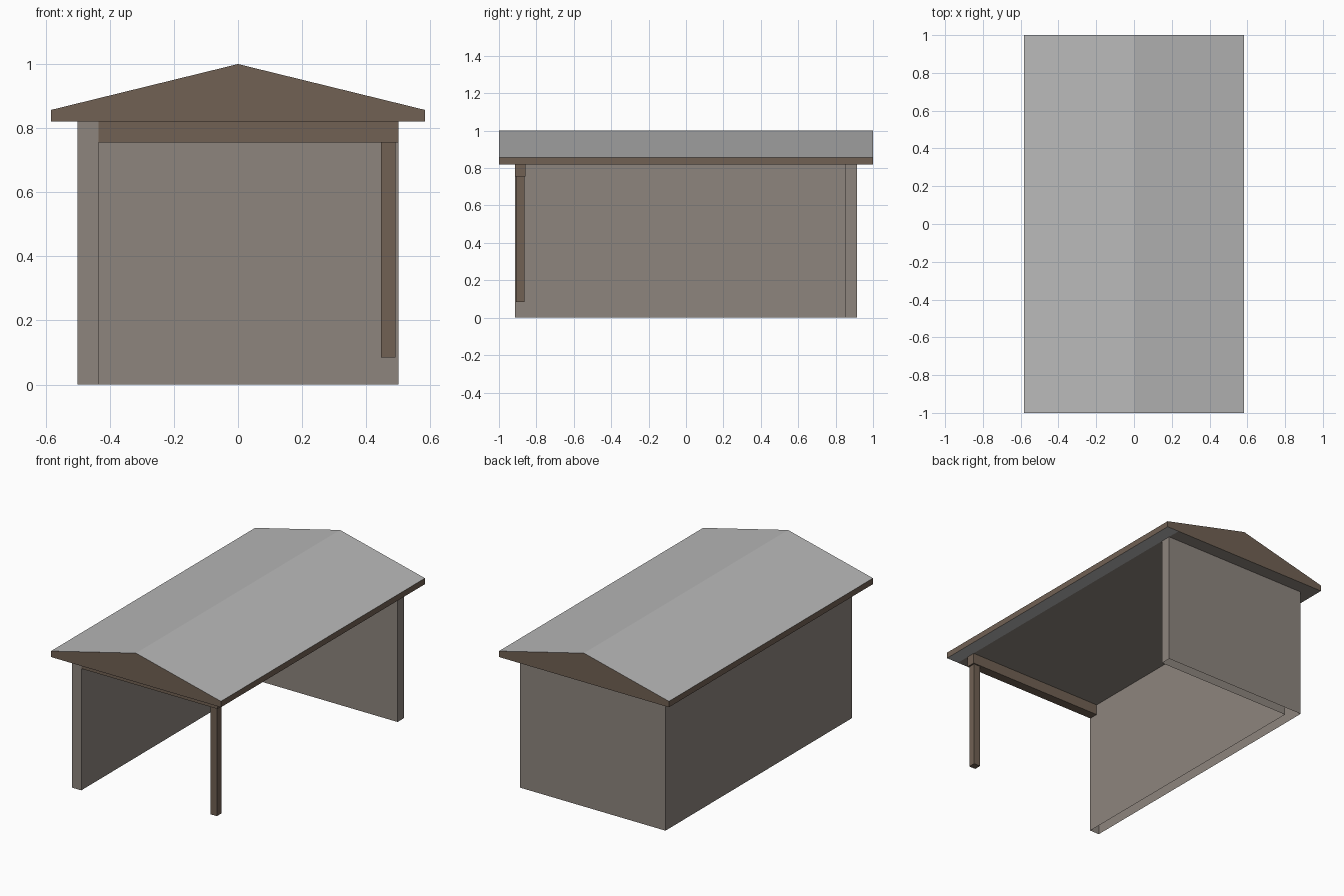
import bpy, bmesh
from mathutils import Vector

cube = bpy.data.objects.get("Cube")
if cube:
    bpy.data.objects.remove(cube, do_unlink=True)


def material(name, rgb):
    mat = bpy.data.materials.new(name)
    mat.use_nodes = True
    mat.diffuse_color = (*rgb, 1)
    mat.node_tree.nodes["Principled BSDF"].inputs["Base Color"].default_value = (*rgb, 1)
    return mat


wall_paint = material("warm_grey_wall", (0.27, 0.235, 0.208))
timber = material("brown_timber", (0.165, 0.12, 0.088))
roofing = material("grey_roofing", (0.48, 0.48, 0.48))


def prism(name, outline, sweep, mats, rule=None, open_bottom=False):
    """Extrude a closed outline along a vector; rule picks a material from each normal and centre."""
    bm = bmesh.new()
    base = bm.faces.new([bm.verts.new(p) for p in outline])
    result = bmesh.ops.extrude_face_region(bm, geom=[base], use_keep_orig=True)
    moved = [v for v in result["geom"] if isinstance(v, bmesh.types.BMVert)]
    bmesh.ops.translate(bm, verts=moved, vec=Vector(sweep))
    bmesh.ops.recalc_face_normals(bm, faces=bm.faces)
    bm.normal_update()
    if open_bottom:
        low = [f for f in bm.faces if f.normal.z < -0.9]
        bmesh.ops.delete(bm, geom=low, context="FACES_ONLY")
    if rule:
        for f in bm.faces:
            f.material_index = rule(f.normal, f.calc_center_median())
    mesh = bpy.data.meshes.new(name)
    bm.to_mesh(mesh)
    bm.free()
    for m in mats:
        mesh.materials.append(m)
    obj = bpy.data.objects.new(name, mesh)
    bpy.context.collection.objects.link(obj)
    return obj


def box(name, x, y, z, mat):
    outline = [(x[0], y[0], z[0]), (x[1], y[0], z[0]), (x[1], y[1], z[0]), (x[0], y[1], z[0])]
    return prism(name, outline, (0, 0, z[1] - z[0]), [mat])


EAVE = 0.82
WALL_X, WALL_Y, THICK = 0.5, 0.915, 0.065
ROOF_X = 0.583

# Side and back walls: one L-shaped plan, hollow underneath
plan = [(-WALL_X, -WALL_Y), (THICK - WALL_X, -WALL_Y), (THICK - WALL_X, WALL_Y - THICK),
        (WALL_X, WALL_Y - THICK), (WALL_X, WALL_Y), (-WALL_X, WALL_Y)]
prism("walls", [(x, y, 0) for x, y in plan], (0, 0, EAVE), [wall_paint], open_bottom=True)

# Front beam and corner post
box("front_beam", (-0.44, WALL_X), (-WALL_Y, -0.857), (0.755, EAVE), timber)
box("corner_post", (0.446, 0.491), (-0.908, -0.864), (0.085, 0.76), timber)


# Gabled roof: grey slopes, timber gables and fascias, painted ceiling
def roof_colour(normal, centre):
    if normal.z > 0.5:
        return 0
    if normal.z < -0.5:
        return 0 if centre.x > WALL_X else 2
    return 1


gable = [(-ROOF_X, EAVE), (WALL_X, EAVE), (ROOF_X, EAVE), (ROOF_X, 0.857), (0, 1), (-ROOF_X, 0.857)]
prism("roof", [(x, -1, z) for x, z in gable], (0, 2, 0), [roofing, timber, wall_paint], roof_colour)
